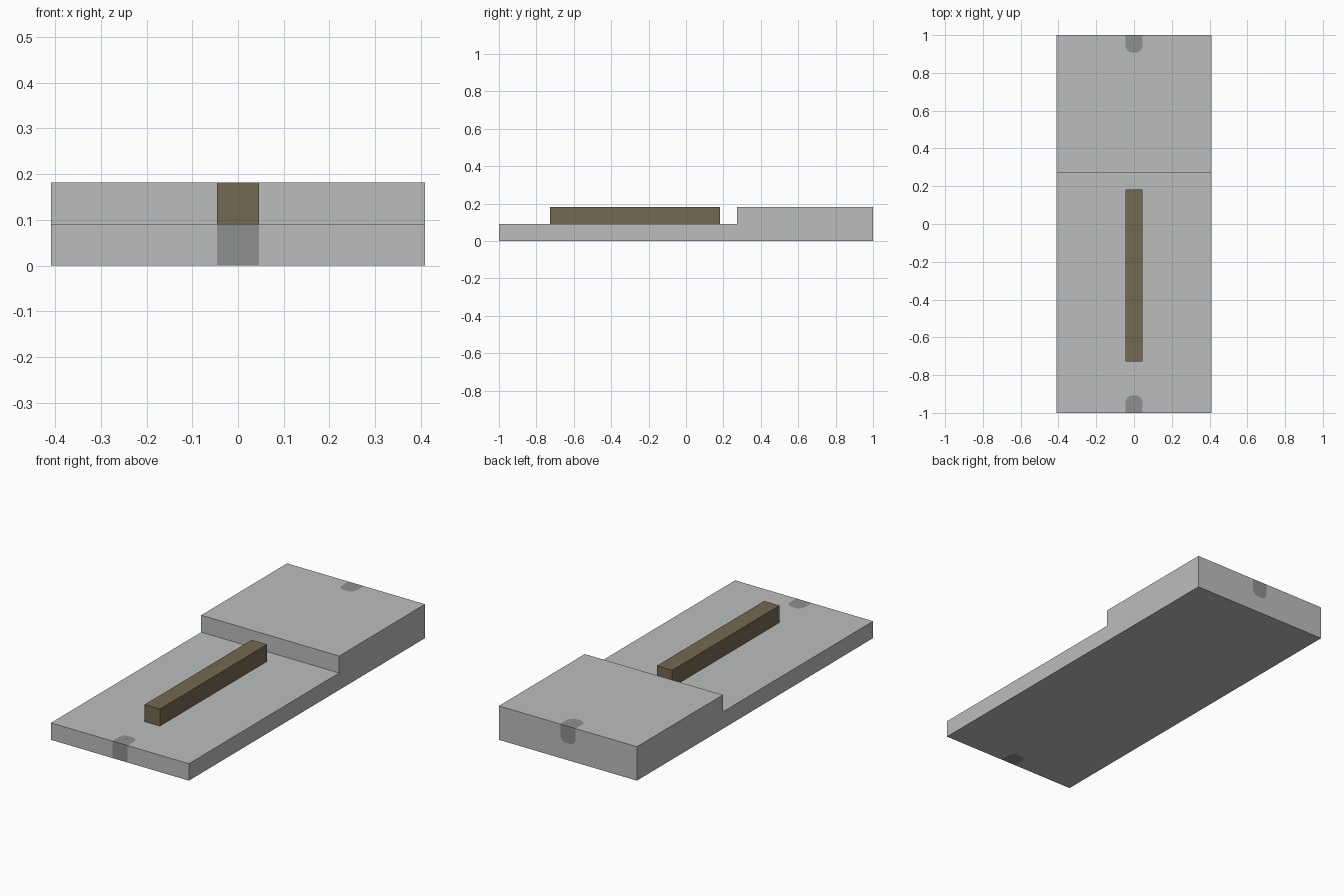
import bpy
import bmesh
from mathutils import Vector

old = bpy.data.objects.get("Cube")
if old:
    bpy.data.objects.remove(old, do_unlink=True)

U = 1 / 11            # one module of the layout
W = 4.5 * U           # half width of the base
H = U / 2             # half width of marks and bar
LOW, HIGH = U, 2 * U  # heights of the two levels
STEP = 3 * U          # where the base steps up


def material(name, rgb):
    m = bpy.data.materials.new(name)
    m.use_nodes = True
    m.diffuse_color = (*rgb, 1)
    bsdf = next(n for n in m.node_tree.nodes if n.type == 'BSDF_PRINCIPLED')
    bsdf.inputs["Base Color"].default_value = (*rgb, 1)
    return m


light_grey = material("light grey", (0.50, 0.515, 0.515))
dark_grey = material("dark grey", (0.27, 0.28, 0.275))
brown = material("brown", (0.175, 0.138, 0.082))


def finish(bm, name, *mats):
    me = bpy.data.meshes.new(name)
    bm.to_mesh(me)
    bm.free()
    for m in mats:
        me.materials.append(m)
    ob = bpy.data.objects.new(name, me)
    bpy.context.collection.objects.link(ob)
    return ob


# Stepped base, built as two mirrored halves with the end marks cut into its faces
bm = bmesh.new()
# rounded inner end of a mark: (offset from centre, depth from the edge)
ROUND = [(H, 0.062), (0.037, 0.08), (0.022, U), (0, U)]


def face(points, side, mat=0):
    verts = [bm.verts.new((side * x, y, z)) for x, y, z in points]
    bm.faces.new(verts).material_index = mat


def marked_face(side, origin, inward, length):
    """Half panel of the given length with a rounded mark at its starting edge."""
    def place(x, d):
        return Vector(origin) + Vector(inward) * d + Vector((x, 0, 0))
    arc = [place(x, d) for x, d in ROUND]
    face([place(0, 0), place(H, 0)] + arc, side, 1)
    face([place(H, 0), place(W, 0), place(W, length), place(0, length)] + arc[::-1], side)


def panel(side, x0, x1, a, b, mat=0):
    """Strip from x0 to x1 between two (y, z) points."""
    face([(x0, *a), (x1, *a), (x1, *b), (x0, *b)], side, mat)


for s in (1, -1):
    marked_face(s, (0, -1, LOW), (0, 1, 0), 1 + STEP)    # lower top
    marked_face(s, (0, -1, 0), (0, 1, 0), 2)             # underside
    marked_face(s, (0, 1, HIGH), (0, -1, 0), 1 - STEP)   # upper top
    marked_face(s, (0, 1, HIGH), (0, 0, -1), HIGH)       # back
    panel(s, 0, H, (-1, 0), (-1, LOW), 1)                # front mark
    panel(s, H, W, (-1, 0), (-1, LOW))                   # front
    panel(s, 0, W, (STEP, LOW), (STEP, HIGH))            # riser
    outline = [(-1, 0), (1, 0), (1, HIGH), (STEP, HIGH), (STEP, LOW), (-1, LOW)]
    face([(W, y, z) for y, z in outline], s)             # side
bmesh.ops.remove_doubles(bm, verts=bm.verts[:], dist=0.0005)
bmesh.ops.recalc_face_normals(bm, faces=bm.faces[:])
finish(bm, "stepped_base", light_grey, dark_grey)

# Long bar lying on the lower level
bm = bmesh.new()
bmesh.ops.create_cube(bm, size=1)
bmesh.ops.scale(bm, vec=(U, 10 * U, U), verts=bm.verts[:])
bar = finish(bm, "raised_bar", brown)
bar.location = (0, -3 * U, LOW + U / 2)
